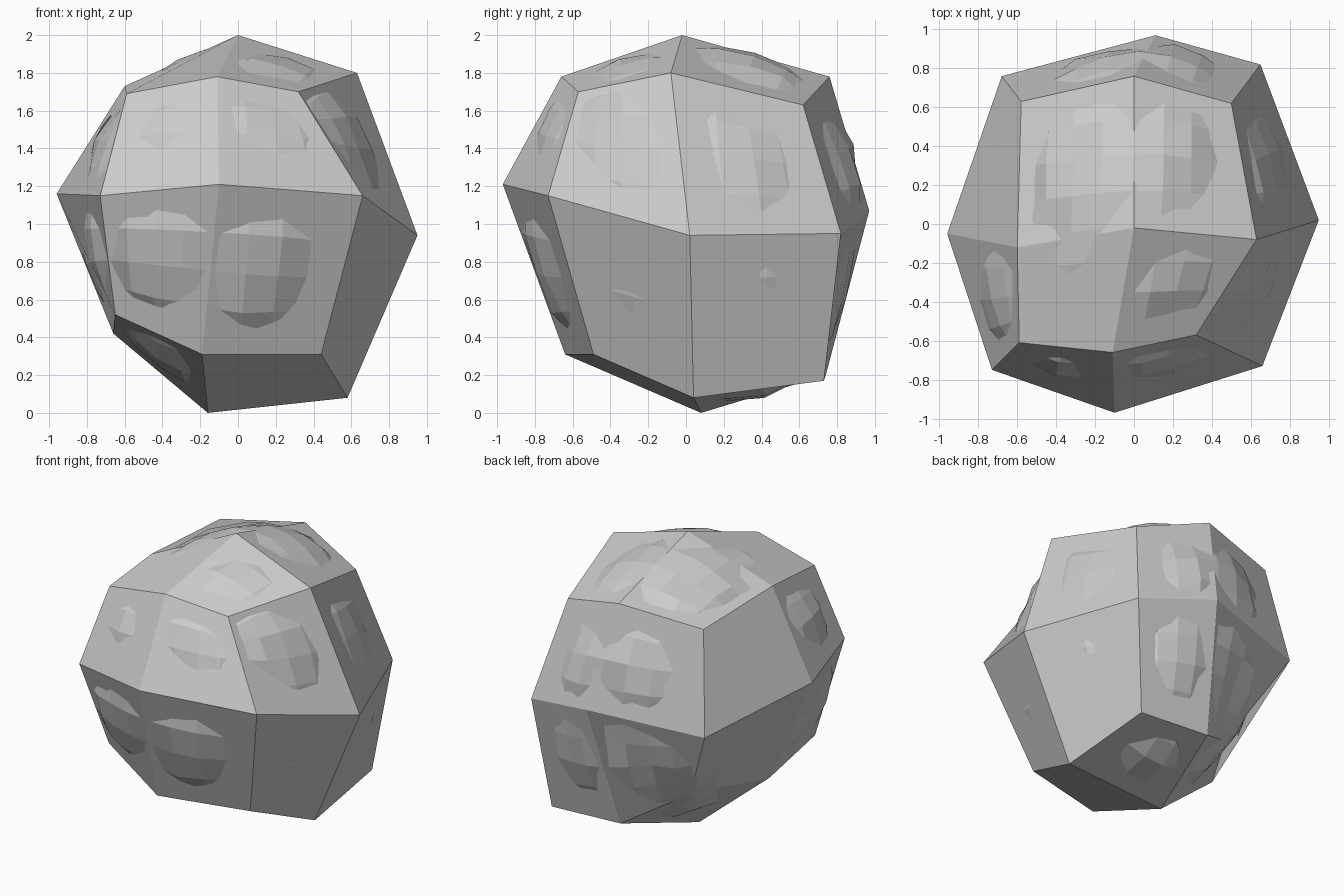
import bpy, bmesh
from mathutils import Vector, noise
from mathutils.bvhtree import BVHTree

if "Cube" in bpy.data.objects:
    bpy.data.objects.remove(bpy.data.objects["Cube"])

# Corner positions of the coarse boulder, rows run left / middle / right
LAYERS = {
    -1: {-1: [(-.65, -.53, .52), (-.19, -.64, .31), (.44, -.49, .31)],
         0: [(-.66, 0, .42), (-.16, .08, 0), (.58, .04, .08)],
         1: [(-.37, .48, .41), (0, .74, .20), (.55, .73, .17)]},
    0: {-1: [(-.73, -.75, 1.15), (-.10, -.97, 1.21), (.66, -.73, 1.15)],
        0: [(-.96, -.05, 1.16), None, (.95, .02, .94)],
        1: [(-.68, .76, 1.0), (.11, .97, 1.07), (.65, .82, .95)]},
    1: {-1: [(-.59, -.61, 1.69), (-.11, -.66, 1.78), (.32, -.57, 1.70)],
        0: [(-.60, -.12, 1.73), (0, -.02, 2.0), (.63, -.08, 1.80)],
        1: [(-.58, .63, 1.70), (0, .76, 1.78), (.50, .62, 1.63)]},
}
CENTRE = Vector((0, 0, 1))

# Coarse faceted boulder: a once-divided cube pulled onto those corners
bm = bmesh.new()
bmesh.ops.create_cube(bm, size=2)
bmesh.ops.subdivide_edges(bm, edges=bm.edges[:], cuts=1, use_grid_fill=True)
for v in bm.verts:
    i, j, k = (round(c) for c in v.co)
    v.co = LAYERS[k][j][i + 1]
bmesh.ops.recalc_face_normals(bm, faces=bm.faces[:])
shell = BVHTree.FromBMesh(bm)
mesh = bpy.data.meshes.new("coarse_boulder")
bm.to_mesh(mesh)
bm.free()
boulder = bpy.data.objects.new("coarse_boulder", mesh)
bpy.context.collection.objects.link(boulder)

# Rounded copy with finer facets
rough = bpy.data.objects.new("weathered_surface", mesh.copy())
bpy.context.collection.objects.link(rough)
sub = rough.modifiers.new("round", 'SUBSURF')
sub.levels = sub.render_levels = 2
deps = bpy.context.evaluated_depsgraph_get()
fine = bpy.data.meshes.new_from_object(rough.evaluated_get(deps))
rough.modifiers.clear()
rough.data = fine

# Broad swellings that break through the coarse faces: centre, height
SWELLS = [((-.1, -.82, .68), .035), ((-.1, .4, 1.92), .045),
          ((.82, .25, .6), .03), ((0, .88, 1.45), .035),
          ((-.76, -.45, .75), .03), ((-.3, -.8, 1.5), .012)]


def shell_distance(direction):
    return shell.ray_cast(CENTRE, direction)[3]


# Scale the rounded copy so a share of it rises above the coarse faces
ratios = sorted((v.co - CENTRE).length / shell_distance((v.co - CENTRE).normalized())
                for v in fine.vertices)
scale = 1 / ratios[int(len(ratios) * .72)]
for v in fine.vertices:
    d = (v.co - CENTRE).normalized()
    r = (v.co - CENTRE).length * scale
    r += .035 * noise.noise(v.co * 2.6) + .022 * noise.noise(v.co * 7 + Vector((3, 5, 9)))
    for c, h in SWELLS:
        r += h * max(0, 1 - ((v.co - Vector(c)).length / .55) ** 2)
    v.co = CENTRE + d * min(r, shell_distance(d) + .055)
    v.co.z = max(v.co.z, .01)

# Flat facets throughout
for ob in (boulder, rough):
    for p in ob.data.polygons:
        p.use_smooth = False
